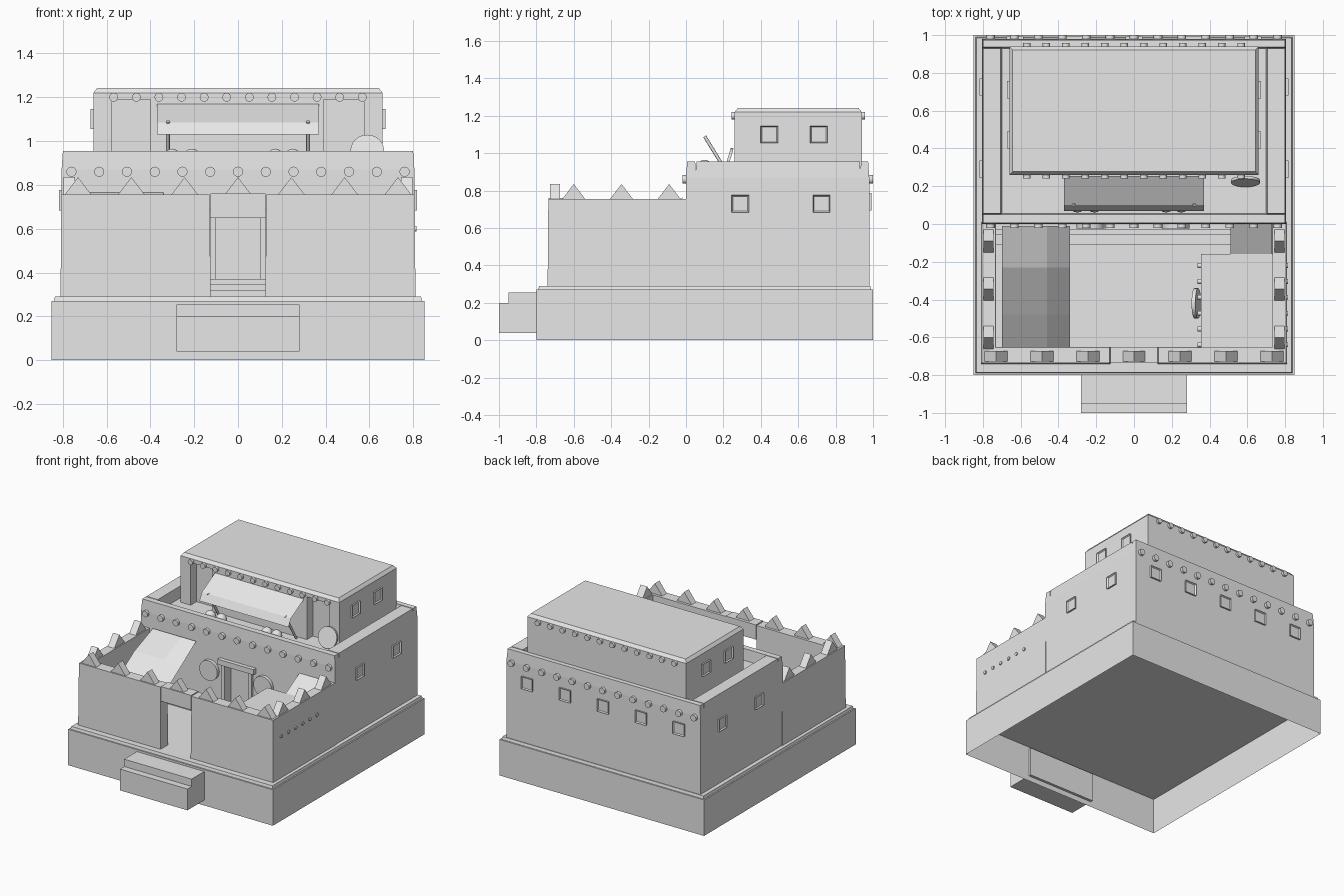
import bpy, bmesh, math
from mathutils import Matrix, Vector

if "Cube" in bpy.data.objects:
    bpy.data.objects.remove(bpy.data.objects["Cube"])

clay = bpy.data.materials.new("pale_clay")
clay.use_nodes = True
clay.diffuse_color = (0.8, 0.8, 0.8, 1)
clay.node_tree.nodes["Principled BSDF"].inputs["Base Color"].default_value = (0.8, 0.8, 0.8, 1)


def finish(name, bm, smooth=False):
    mesh = bpy.data.meshes.new(name)
    bm.normal_update()
    bm.to_mesh(mesh)
    bm.free()
    mesh.materials.append(clay)
    if smooth:
        for p in mesh.polygons:
            p.use_smooth = len(p.vertices) == 4
    ob = bpy.data.objects.new(name, mesh)
    bpy.context.collection.objects.link(ob)
    return ob


def add_box(bm, x, y, z, taper=0.0, bottom=True):
    """Box from (low, high) ranges; taper pulls the top edges inward."""
    lo, hi = Vector((x[0], y[0], z[0])), Vector((x[1], y[1], z[1]))
    size, mid = hi - lo, (lo + hi) / 2
    m = Matrix.Translation(mid) @ Matrix.Diagonal((*size, 1))
    verts = bmesh.ops.create_cube(bm, size=1, matrix=m)["verts"]
    for v in verts:
        if v.co.z > mid.z:
            v.co.x -= math.copysign(taper, v.co.x - mid.x)
            v.co.y -= math.copysign(taper, v.co.y - mid.y)
    if not bottom:
        faces = {f for v in verts for f in v.link_faces}
        low = [f for f in faces if all(v.co.z < mid.z for v in f.verts)]
        bmesh.ops.delete(bm, geom=low, context='FACES_ONLY')


def boxes(name, *specs):
    bm = bmesh.new()
    for s in specs:
        add_box(bm, *s)
    return finish(name, bm)


def cylinders(name, centres, axis, radius, depth, sides=16):
    """Round pieces that share one axis, such as beam ends or shields."""
    bm = bmesh.new()
    rot = Vector(axis).to_track_quat('Z', 'Y').to_matrix().to_4x4()
    for c in centres:
        bmesh.ops.create_cone(bm, cap_ends=True, segments=sides, radius1=radius,
                              radius2=radius, depth=depth,
                              matrix=Matrix.Translation(c) @ rot)
    return finish(name, bm, True)


def sheet(name, rows):
    """Thin cloth made from rows of points."""
    bm = bmesh.new()
    grid = [[bm.verts.new(p) for p in r] for r in rows]
    for a, b in zip(grid, grid[1:]):
        for i in range(len(a) - 1):
            bm.faces.new((a[i], a[i + 1], b[i + 1], b[i]))
    return finish(name, bm)


def spread(a, b, n):
    return [a + (b - a) * i / (n - 1) for i in range(n)]


# Hollow plinth with a narrow ledge, and the entrance steps
boxes("plinth", ((-.85, .85), (-.8, 1), (0, .27), 0, False),
      ((-.84, .84), (-.79, .99), (.27, .29), .005, False))
boxes("front_steps", ((-.28, .28), (-1, -.95), (.04, .2)),
      ((-.28, .28), (-.95, -.78), (.04, .255)))

# Courtyard walls with a doorway
FLOOR, TOP = .28, .755
boxes("front_wall", ((-.81, -.125), (-.74, -.65), (FLOOR, TOP), .004),
      ((.125, .81), (-.74, -.65), (FLOOR, TOP), .004),
      ((-.125, .125), (-.735, -.65), (.65, TOP + .005)))
for side, name in ((-1, "right"), (1, "left")):
    xs = sorted((side * .73, side * .81))
    boxes(name + "_courtyard_wall", (xs, (-.66, .01), (FLOOR, TOP), .004))


# Triangular merlons on the wall tops
def merlon(bm, x, y, along_x):
    m = Matrix.Translation((x, y, TOP - .005))
    if not along_x:
        m = m @ Matrix.Rotation(math.pi / 2, 4, 'Z')
    ends = []
    for d in (-.027, .027):
        ends.append([bm.verts.new(m @ Vector(p)) for p in
                     ((-.065, d, 0), (.065, d, 0), (0, d, .085))])
    a, b = ends
    bm.faces.new(a)
    bm.faces.new(b[::-1])
    for i in range(3):
        j = (i + 1) % 3
        bm.faces.new((a[j], a[i], b[i], b[j]))


bm = bmesh.new()
for x in spread(-.73, .73, 7):
    merlon(bm, x, -.7, True)
for x in (-.77, .77):
    for y in (-.6, -.345, -.09):
        merlon(bm, x, y, False)
bmesh.ops.recalc_face_normals(bm, faces=bm.faces)
finish("merlons", bm)

# Main block: core, front skin around a recessed door, parapet
ROOF, PAR = .87, .955
boxes("main_block", ((-.805, .805), (.06, .98), (FLOOR, ROOF)),
      ((-.805, -.1), (0, .06), (FLOOR, ROOF)),
      ((.1, .805), (0, .06), (FLOOR, ROOF)),
      ((-.1, .1), (0, .06), (.65, ROOF)))
boxes("parapet", ((-.805, .805), (0, .055), (ROOF, PAR), .006),
      ((-.805, .805), (.93, .98), (ROOF, PAR), .006),
      ((-.805, -.7), (.05, .935), (ROOF, PAR), .006),
      ((.7, .805), (.05, .935), (ROOF, PAR), .006))
boxes("house_steps", ((-.73, .73), (-.11, .01), (FLOOR, .32)),
      ((-.73, .73), (-.055, .01), (.32, .345)),
      ((-.73, .73), (-.03, .01), (.345, .37)))
boxes("door_frame", ((-.15, .15), (-.03, .01), (.65, .69)),
      ((-.125, -.1), (-.02, .01), (.37, .65)),
      ((.1, .125), (-.02, .01), (.37, .65)))

# Upper storey with two recessed doorways and a chamfered roof
boxes("upper_storey", ((-.66, .66), (.33, .94), (ROOF, 1.22)),
      ((-.66, -.575), (.26, .33), (ROOF, 1.22)),
      ((-.4, .39), (.26, .33), (ROOF, 1.22)),
      ((.575, .66), (.26, .33), (ROOF, 1.22)),
      ((-.575, -.4), (.26, .33), (1.19, 1.22)),
      ((.39, .575), (.26, .33), (1.19, 1.22)))
boxes("upper_roof", ((-.66, .66), (.26, .94), (1.22, 1.243), .018))

# Projecting beam ends
cylinders("main_beams", [(x, y, .86) for x in spread(-.76, .76, 13) for y in (0, .98)],
          (0, 1, 0), .023, .04)
cylinders("upper_beams", [(x, y, 1.2) for x in spread(-.567, .567, 12) for y in (.26, .94)],
          (0, 1, 0), .02, .036)


# Windows: a raised frame with a sunken pane
def window(bm, centre, normal):
    n = Vector(normal)
    rot = n.to_track_quat('Z', 'Y').to_matrix().to_4x4()
    m = Matrix.Translation(centre) @ rot @ Matrix.Diagonal((.092, .092, .024, 1))
    verts = bmesh.ops.create_cube(bm, size=1, matrix=m)["verts"]
    bm.normal_update()
    outer = [f for f in verts[0].link_faces[:] + verts[-1].link_faces[:] if f.normal.dot(n) > .9]
    bmesh.ops.inset_individual(bm, faces=outer[:1], thickness=.009, depth=0)
    bmesh.ops.translate(bm, vec=n * -.009, verts=outer[0].verts[:])


bm = bmesh.new()
for s in (-1, 1):
    for y in (.29, .725):
        window(bm, (s * .805, y, .73), (s, 0, 0))
    for y in (.445, .71):
        window(bm, (s * .66, y, 1.1), (s, 0, 0))
for x in spread(-.63, .63, 5):
    window(bm, (x, .98, .74), (0, 1, 0))
finish("windows", bm)

# Side room with roof beams running through the outer wall
boxes("side_room", ((.355, .74), (-.66, -.16), (FLOOR, .66)))
cylinders("side_room_beams", [(.575, y, .6) for y in spread(-.64, -.22, 6)],
          (1, 0, 0), .013, .48, 10)
sheet("corner_awning", [[(x, y, z) for x in (.51, .73)] for y, z in ((-.16, .66), (0, .75))])

# Draped cloth over the courtyard corner
drape = ((-.65, .4), (-.48, .52), (-.23, .68), (-.01, .765))
sheet("draped_cloth", [[(x, y, z - (.06 if x > -.4 and y < -.1 else 0))
                        for x in (-.7, -.46, -.34)] for y, z in drape])

# Roof awning with two leaning props
sheet("roof_awning", [[(x, y, z) for x in (-.37, .37)]
                      for y, z in ((.07, 1.03), (.1, 1.085), (.255, 1.17))])
for s, name in ((-1, "right"), (1, "left")):
    a, b = Vector((s * .32, .235, ROOF)), Vector((s * .32, .1, 1.09))
    cylinders(name + "_awning_prop", [(a + b) / 2], b - a, .009, (b - a).length, 8)

# Round shields: on the facade, on the side room, and leaning on the roof
cylinders("facade_shields", [(x, -.012, .58) for x in (-.23, .22)], (0, 1, 0), .075, .025, 24)
cylinders("side_room_shield", [(.33, -.42, .5)], (1, 0, .2), .08, .02, 24)
cylinders("leaning_shield", [(.59, .225, .953)], (0, -1, .3), .077, .015, 24)

# Small round pots on the roof
bm = bmesh.new()
for x in (-.3, -.21, .17, .25):
    bmesh.ops.create_uvsphere(bm, u_segments=12, v_segments=8, radius=.04,
                              matrix=Matrix.Translation((x, .1, ROOF + .055)))
finish("roof_pots", bm, True)
